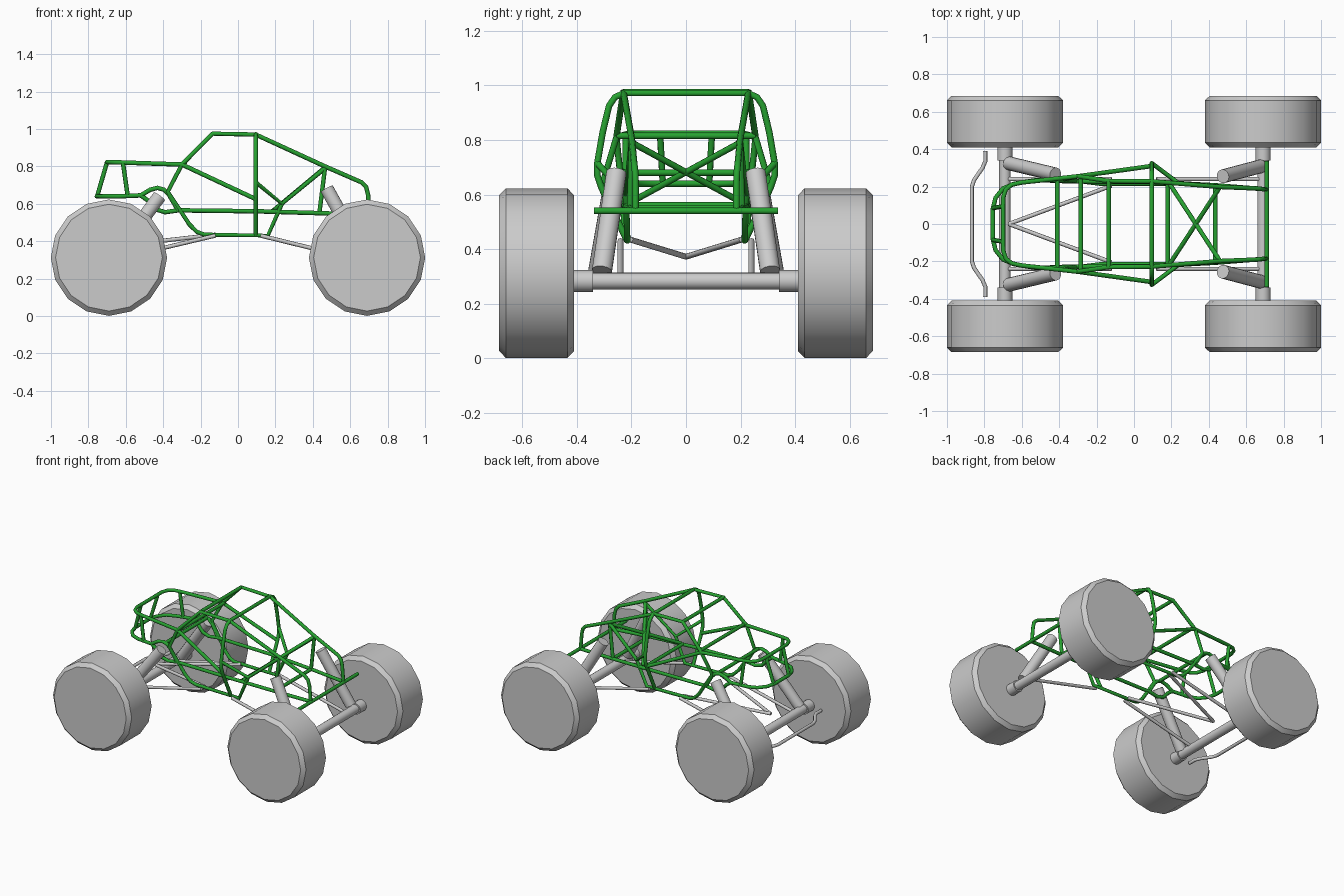
import bpy, bmesh, math
from mathutils import Vector, Matrix

green = bpy.data.materials.new("cage_green")
green.diffuse_color = (0.02, 0.36, 0.03, 1)


def cylinder(name, a, b, r, sides=16, chamfer=0):
    """Closed cylinder from a to b, with optional chamfered rims."""
    a, b = Vector(a), Vector(b)
    d = b - a
    bm = bmesh.new()
    bmesh.ops.create_cone(bm, cap_ends=True, segments=sides, radius1=r, radius2=r, depth=d.length)
    if chamfer:
        rims = [e for e in bm.edges if abs(e.verts[0].co.z - e.verts[1].co.z) < 1e-5]
        bmesh.ops.bevel(bm, geom=rims, offset=chamfer, segments=1, affect='EDGES', profile=0.5)
    rot = d.to_track_quat('Z', 'Y').to_matrix().to_4x4()
    bm.transform(Matrix.Translation((a + b) / 2) @ rot)
    me = bpy.data.meshes.new(name)
    bm.to_mesh(me)
    bm.free()
    ob = bpy.data.objects.new(name, me)
    bpy.context.collection.objects.link(ob)
    bpy.ops.object.select_all(action='DESELECT')
    ob.select_set(True)
    bpy.context.view_layer.objects.active = ob
    bpy.ops.object.shade_smooth_by_angle(angle=math.radians(30))
    return ob


def tubes(name, paths, r=0.012, mat=green):
    """One object of bevelled tubes, one per path."""
    cu = bpy.data.curves.new(name, 'CURVE')
    cu.dimensions = '3D'
    cu.bevel_depth = r
    cu.bevel_resolution = 2
    cu.use_fill_caps = True
    for p in paths:
        s = cu.splines.new('POLY')
        s.points.add(len(p) - 1)
        for q, co in zip(s.points, p):
            q.co = (*co, 1)
    if mat:
        cu.materials.append(mat)
    ob = bpy.data.objects.new(name, cu)
    bpy.context.collection.objects.link(ob)


def flip(path):
    return [(x, -y, z) for x, y, z in path]


def both(*paths):
    return [q for p in paths for q in (p, flip(p))]


def across(half):
    """Join a half path ending near y=0 to its mirror image."""
    return half + flip(half)[::-1]


# wheels, hubs and axles
for sx, end in ((1, "right"), (-1, "left")):
    x = 0.69 * sx
    cylinder(f"axle_{end}", (x, -0.35, 0.283), (x, 0.35, 0.283), 0.031)
    for sy, side in ((-1, "front"), (1, "back")):
        cylinder(f"wheel_{end}_{side}", (x, 0.41 * sy, 0.312), (x, 0.685 * sy, 0.312), 0.311, 16, 0.025)
        cylinder(f"hub_{end}_{side}", (x, 0.34 * sy, 0.283), (x, 0.42 * sy, 0.283), 0.04)

# shock absorbers
for sy, side in ((-1, "front"), (1, "back")):
    cylinder(f"shock_right_{side}", (0.475, 0.255 * sy, 0.68), (0.675, 0.308 * sy, 0.32), 0.037)
    cylinder(f"shock_left_{side}", (-0.42, 0.265 * sy, 0.64), (-0.67, 0.325 * sy, 0.30), 0.037)

# suspension links, wishbone and steering bar
tubes("suspension_links", both(
    [(0.12, 0.24, 0.43), (0.67, 0.24, 0.295)],
    [(-0.12, 0.24, 0.43), (-0.67, 0.24, 0.30)],
    [(-0.12, 0.205, 0.435), (-0.67, 0.0, 0.372)]), 0.011, None)
tubes("steering_bar", [across([(-0.795, 0.39, 0.28), (-0.795, 0.335, 0.28), (-0.81, 0.30, 0.28),
                               (-0.855, 0.235, 0.28), (-0.867, 0.2, 0.28)])], 0.011, None)

# main hoop with bulging sides
tubes("main_hoop", [across([(0.095, 0.215, 0.43), (0.095, 0.31, 0.625), (0.095, 0.325, 0.67),
                            (0.095, 0.325, 0.715), (0.095, 0.305, 0.83), (0.095, 0.282, 0.925),
                            (0.095, 0.26, 0.957), (0.095, 0.225, 0.972)])])

# roof and hood rails
tubes("roof_rails", both(
    [(-0.30, 0.255, 0.81), (-0.135, 0.23, 0.975), (0.095, 0.228, 0.97), (0.465, 0.198, 0.80),
     (0.66, 0.19, 0.715), (0.685, 0.187, 0.69), (0.695, 0.185, 0.65), (0.705, 0.185, 0.54)]))

# floor rails and side bracing
tubes("side_frame", both(
    [(-0.30, 0.255, 0.81), (-0.375, 0.24, 0.665), (-0.26, 0.225, 0.49), (-0.22, 0.22, 0.45),
     (-0.18, 0.215, 0.435), (0.16, 0.215, 0.43), (0.235, 0.22, 0.60)],
    [(-0.30, 0.255, 0.81), (0.095, 0.31, 0.625)],
    [(0.095, 0.325, 0.715), (0.235, 0.22, 0.60), (0.465, 0.198, 0.79)],
    [(0.465, 0.198, 0.79), (0.435, 0.205, 0.55)]))

# waist rails running full length, and the hoops over the left shocks
tubes("waist_rails", both(
    [(-0.52, 0.235, 0.645), (-0.485, 0.235, 0.62), (-0.44, 0.232, 0.57), (-0.39, 0.23, 0.555),
     (-0.32, 0.228, 0.565), (0.10, 0.225, 0.56), (0.435, 0.207, 0.55), (0.71, 0.185, 0.54)],
    [(-0.52, 0.235, 0.645), (-0.47, 0.235, 0.675), (-0.43, 0.235, 0.685), (-0.395, 0.235, 0.675),
     (-0.37, 0.235, 0.65), (-0.32, 0.23, 0.565)]))

# rounded tail: upper and lower loops with uprights
tubes("tail_loops", [
    across([(-0.30, 0.255, 0.81), (-0.60, 0.222, 0.82), (-0.655, 0.21, 0.822),
            (-0.685, 0.185, 0.823), (-0.70, 0.14, 0.823)]),
    across([(-0.52, 0.235, 0.645), (-0.64, 0.215, 0.64), (-0.70, 0.19, 0.64),
            (-0.74, 0.14, 0.64), (-0.755, 0.08, 0.64)])])
tubes("tail_uprights", both([(-0.70, 0.095, 0.823), (-0.753, 0.085, 0.64)],
                            [(-0.615, 0.22, 0.82), (-0.59, 0.223, 0.645)]))

# cross bars, bumper bar and dash cross brace
bars = [(-0.135, 0.23, 0.975), (-0.285, 0.255, 0.815), (-0.41, 0.235, 0.68),
        (0.18, 0.22, 0.56), (0.435, 0.205, 0.55), (0.71, 0.338, 0.54)]
tubes("cross_bars", [across([b]) for b in bars])
tubes("dash_cross_brace", both([(0.19, 0.215, 0.565), (0.46, -0.198, 0.79)]))
